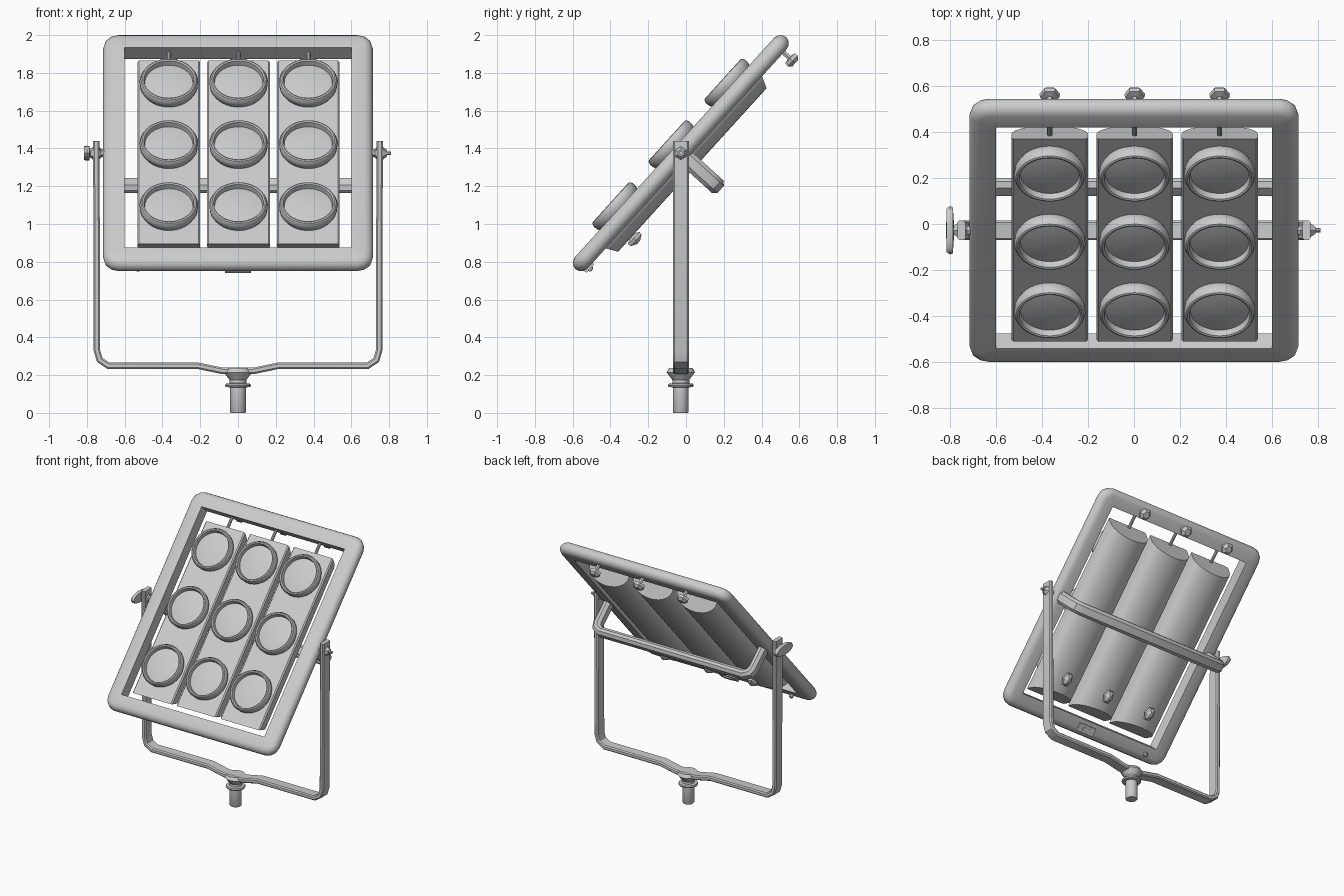
import bpy
import bmesh
from math import sin, cos, pi, radians
from mathutils import Matrix, Vector

if "Cube" in bpy.data.objects:
    bpy.data.objects.remove(bpy.data.objects["Cube"])

metal = bpy.data.materials.new("light grey metal")
metal.use_nodes = True
GREY = (0.6, 0.6, 0.6, 1)
metal.diffuse_color = GREY
metal.node_tree.nodes["Principled BSDF"].inputs["Base Color"].default_value = GREY

# Tilted head space: x across, y up the panel, z out of its front
CENTRE = Vector((0, -0.0275, 1.375))
HEAD = Matrix.Translation(CENTRE) @ Matrix.Rotation(radians(47.75), 4, "X")
WORLD = Matrix.Identity(4)


def loft(name, rings, matrix=WORLD, closed=False, smooth=35):
    """Skin a list of equal point rings, capping the ends unless closed."""
    bm = bmesh.new()
    loops = [[bm.verts.new(matrix @ Vector(p)) for p in ring] for ring in rings]
    n = len(loops[0])
    pairs = list(zip(loops, loops[1:]))
    if closed:
        pairs.append((loops[-1], loops[0]))
    else:
        bm.faces.new(loops[0])
        bm.faces.new(loops[-1])
    for a, b in pairs:
        for i in range(n):
            j = (i + 1) % n
            bm.faces.new((a[i], a[j], b[j], b[i]))
    bmesh.ops.recalc_face_normals(bm, faces=bm.faces)
    mesh = bpy.data.meshes.new(name)
    bm.to_mesh(mesh)
    bm.free()
    mesh.materials.append(metal)
    obj = bpy.data.objects.new(name, mesh)
    bpy.context.collection.objects.link(obj)
    if smooth:
        bpy.ops.object.select_all(action="DESELECT")
        obj.select_set(True)
        bpy.context.view_layer.objects.active = obj
        bpy.ops.object.shade_smooth_by_angle(angle=radians(smooth))
    return obj


def lathe(name, profile, matrix=WORLD, sides=32, scale=(1, 1), smooth=35):
    """Turn (radius, height) points around the local z axis."""
    rings = [[(r * scale[0] * cos(2 * pi * i / sides),
               r * scale[1] * sin(2 * pi * i / sides), h) for i in range(sides)]
             for r, h in profile]
    return loft(name, rings, matrix, smooth=smooth)


def sweep(name, path, section, place, matrix=WORLD):
    """Sweep a (depth, thickness) section along a flat path with mitred bends."""
    pts = [Vector(p) for p in path]
    rings = []
    for i, p in enumerate(pts):
        d0 = (p - pts[i - 1]).normalized() if i else None
        d1 = (pts[i + 1] - p).normalized() if i + 1 < len(pts) else d0
        d0 = d0 or d1
        mid = (d0 + d1).normalized()
        side = Vector((-mid.y, mid.x)) / max(mid.dot(d0), 0.5)
        rings.append([place(p + side * t, w) for w, t in section])
    return loft(name, rings, matrix)


def mirrored(half):
    return half + [(-x, y) for x, y in reversed(half)]


def box_section(w, t, c):
    """Chamfered rectangle, w deep and t thick."""
    a, b = w / 2, t / 2
    half = [(a - c, -b), (a, c - b), (a, b - c), (a - c, b)]
    return mirrored(half)


# Outer frame: rounded outside, square opening
def frame_ring(inset, height):
    hx, hy, r = 0.715 - inset, 0.83 - inset, max(0.085 - inset, 0.0005)
    ring = []
    for k, (sx, sy) in enumerate([(1, 1), (-1, 1), (-1, -1), (1, -1)]):
        for s in range(4):
            a = k * pi / 2 + s * pi / 6
            ring.append((sx * (hx - r) + r * cos(a), sy * (hy - r) + r * sin(a), height))
    return ring


front_half = [(0.115, 0.045), (0.045, 0.045), (0.022, 0.038), (0.006, 0.022)]
frame_profile = front_half + [(0, 0)] + [(d, -n) for d, n in reversed(front_half)]
loft("outer_frame", [frame_ring(d, n) for d, n in frame_profile], HEAD, closed=True)

# Lamp housings with curved backs and sloping ends
FACE, EDGE = 0.035, -0.015
housing = [(0.166, FACE - 0.008), (0.158, FACE), (-0.158, FACE), (-0.166, FACE - 0.008)]
housing += [(-0.166 * cos(pi * i / 14), EDGE - 0.09 * sin(pi * i / 14)) for i in range(15)]
lens_profile = [(0.14, 0.03), (0.153, 0.055), (0.155, 0.08), (0.147, 0.097), (0.14, 0.1),
                (0.132, 0.097), (0.127, 0.068), (0.09, 0.074), (0.045, 0.078), (0.002, 0.079)]
rear_knob = [(0.012, -0.08), (0.022, -0.105), (0.045, -0.118), (0.042, -0.135), (0.012, -0.152)]
top_knob = [(0.014, -0.03), (0.014, -0.085), (0.042, -0.09), (0.045, -0.11), (0.026, -0.128)]
rod = [(0.011, -0.62), (0.011, -0.74)]

for column, x in zip(("right", "middle", "left"), (-0.366, 0.003, 0.372)):
    ends = [[(x + px, base + sign * (FACE - n) * 0.5, n) for px, n in housing]
            for base, sign in ((-0.68, 1), (0.63, -1))]
    loft(column + "_lamp_housing", ends, HEAD, smooth=30)
    for row, y in (("lower", -0.443), ("centre", 0), ("upper", 0.44)):
        lathe(f"{column}_{row}_lens", lens_profile,
              HEAD @ Matrix.Translation((x, y, 0)), sides=40)
    lathe(column + "_rear_knob", rear_knob, HEAD @ Matrix.Translation((x, -0.5, 0)),
          sides=6, scale=(0.85, 1.15), smooth=0)
    lathe(column + "_top_knob", top_knob, HEAD @ Matrix.Translation((x, 0.76, 0)),
          sides=6, smooth=0)
    lathe(column + "_tilt_rod", rod,
          HEAD @ Matrix.Translation((x, 0, 0)) @ Matrix.Rotation(pi / 2, 4, "X"), sides=10)

# Carrying handle behind the frame
handle_path = mirrored([(0.65, -0.02), (0.65, -0.2), (0.638, -0.235), (0.6, -0.255)])
sweep("rear_handle", handle_path, box_section(0.09, 0.06, 0.02),
      lambda p, w: (p.x, w, p.y), HEAD)

# Yoke strap
yoke_path = mirrored([(0.75, 1.44), (0.747, 0.33), (0.732, 0.28), (0.685, 0.249),
                      (0.21, 0.249), (0.08, 0.222)])
sweep("yoke", yoke_path, box_section(0.085, 0.034, 0.008),
      lambda p, w: (p.x, CENTRE.y + w, p.y))

# Stand spigot with its collar
spigot = [(0.038, 0), (0.042, 0.006), (0.042, 0.135), (0.065, 0.137), (0.068, 0.145),
          (0.065, 0.154), (0.045, 0.157), (0.045, 0.175), (0.075, 0.215), (0.062, 0.238)]
lathe("spigot", spigot, Matrix.Translation((0, CENTRE.y, 0)), sides=16)

# Pivot bolts and hexagonal spacers on both sides
for label, sign in (("left", 1), ("right", -1)):
    axis = Matrix.Translation(CENTRE) @ Matrix.Rotation(sign * pi / 2, 4, "Y")
    lathe(label + "_pivot_spacer",
          [(0.02, 0.7), (0.022, 0.725), (0.042, 0.742), (0.042, 0.757), (0.018, 0.788)],
          axis, sides=6, smooth=0)
    lathe(label + "_pivot_bolt", [(0.01, 0.7), (0.01, 0.81)], axis, sides=10)

# Wing knob that locks the tilt
wing = [(0.03, -0.782), (0.1, -0.787), (0.105, -0.8), (0.095, -0.814), (0.02, -0.816)]
lathe("tilt_lock_wing", [(r, -h) for r, h in wing],
      Matrix.Translation(CENTRE) @ Matrix.Rotation(-pi / 2, 4, "Y"),
      sides=16, scale=(0.38, 1))

# Socket plate and small screw under the bottom rail
for name, w, h, low, high in (("socket_plate", 0.07, 0.03, -0.04, -0.056),
                              ("socket_slot", 0.035, 0.012, -0.05, -0.064)):
    loft(name, [[(sx * w, -0.775 + sy * h, n) for sx, sy in
                 ((1, 1), (-1, 1), (-1, -1), (1, -1))] for n in (low, high)],
         HEAD, smooth=0)
lathe("rail_screw", [(0.016, -0.04), (0.016, -0.062), (0.01, -0.068)],
      HEAD @ Matrix.Translation((-0.53, -0.775, 0)), sides=10)
